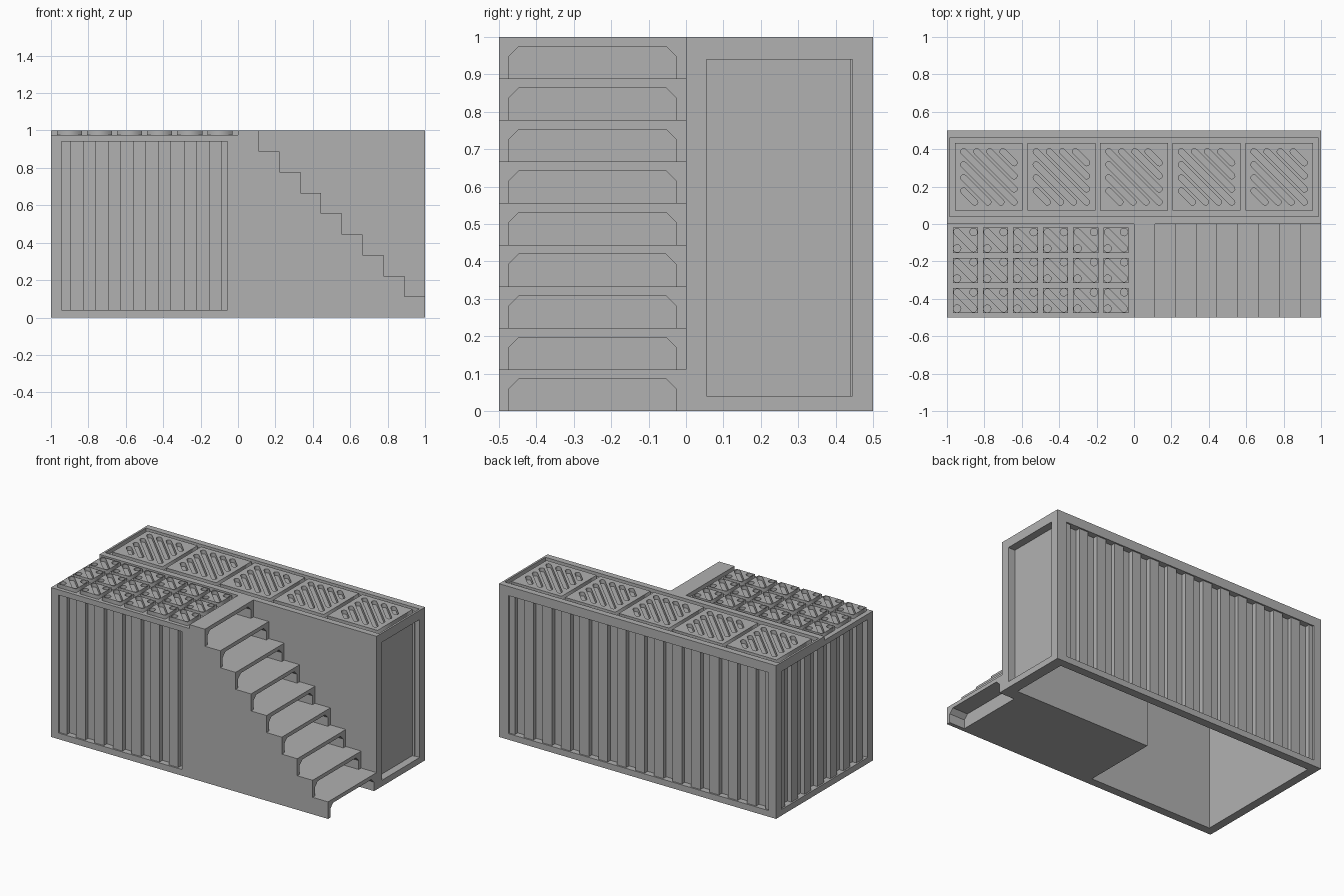
import bpy, bmesh, math
from mathutils import Vector

cube = bpy.data.objects.get("Cube")
if cube:
    bpy.data.objects.remove(cube, do_unlink=True)

grey = bpy.data.materials.new("plain grey")
grey.use_nodes = True
grey.diffuse_color = (0.44, 0.44, 0.44, 1)
grey.node_tree.nodes["Principled BSDF"].inputs["Base Color"].default_value = (0.44, 0.44, 0.44, 1)

X, Y, Z = Vector((1, 0, 0)), Vector((0, 1, 0)), Vector((0, 0, 1))
DECK, LIP, INNER = 0.975, 0.04, 0.055


def prism(bm, points, origin, u, v, w, length):
    """Extrude a 2D outline, lying in u and v, along w."""
    start = [bm.verts.new(origin + u * a + v * b) for a, b in points]
    end = [bm.verts.new(p.co + w * length) for p in start]
    bm.faces.new(start)
    bm.faces.new(end[::-1])
    n = len(points)
    for i in range(n):
        j = (i + 1) % n
        bm.faces.new((start[i], start[j], end[j], end[i]))


def rect(a, b, c, d):
    return [(a, c), (b, c), (b, d), (a, d)]


def box(bm, x, y, z):
    prism(bm, rect(*x, *y), Z * z[0], X, Y, Z, z[1] - z[0])


def finish(name, bm):
    bmesh.ops.recalc_face_normals(bm, faces=bm.faces)
    mesh = bpy.data.meshes.new(name)
    bm.to_mesh(mesh)
    bm.free()
    add(name, mesh)


def add(name, mesh):
    mesh.materials.clear()
    mesh.materials.append(grey)
    obj = bpy.data.objects.new(name, mesh)
    bpy.context.collection.objects.link(obj)


def framed_wall(name, corner, along, inward, length, ribbed=True):
    """Wall with a raised border and either a ribbed or a plain sheet."""
    bm = bmesh.new()
    depth = INNER if ribbed else 0.07
    far = length - LIP
    for a, b, z0, z1 in ((0, length, 0, LIP), (0, length, 0.94, DECK),
                         (0, LIP, LIP, 0.94), (far, length, LIP, 0.94)):
        prism(bm, rect(a, b, z0, z1), corner, along, Z, inward, depth)
    if ribbed:
        pitch = 0.067
        count = math.ceil((far - LIP) / pitch - 0.1)
        outline = []
        for i in range(count):
            d = 0.04 if i % 2 else 0.01
            a = LIP + i * pitch
            b = far if i == count - 1 else a + pitch
            outline += [(a, d), (b, d)]
    else:
        outline = [(LIP, 0.05), (far - 0.02, 0.05), (far - 0.02, 0.035), (far, 0.035)]
    outline += [(far, depth), (LIP, depth)]
    prism(bm, outline, corner + Z * LIP, along, inward, Z, 0.94 - LIP)
    finish(name, bm)


# Outer walls
framed_wall("front_wall", Vector((-1, -0.5, 0)), X, Y, 1)
framed_wall("back_wall", Vector((1, 0.5, 0)), -X, -Y, 2)
framed_wall("right_end_wall", Vector((-1, 0.5, 0)), -Y, X, 1)
framed_wall("left_end_wall", Vector((1, 0, 0)), Y, -X, 0.5, ribbed=False)

# Plain walls beside the stairs
bm = bmesh.new()
box(bm, (-INNER, 1), (0, INNER), (0, DECK))
box(bm, (-INNER, 0), (-0.5, 0), (0, DECK))
finish("stair_side_walls", bm)

# Roof slab with a rim around the rear half
bm = bmesh.new()
prism(bm, [(-1, -0.5), (0, -0.5), (0, 0), (1, 0), (1, 0.5), (-1, 0.5)],
      Z * 0.94, X, Y, Z, DECK - 0.94)
finish("roof_slab", bm)
bm = bmesh.new()
for y in ((0, 0.04), (0.46, 0.5)):
    box(bm, (-1, 1), y, (DECK, 1))
for x in ((-1, -0.987), (0.987, 1)):
    box(bm, x, (0.04, 0.46), (DECK, 1))
finish("roof_rim", bm)

# Stairs: stepped core with an arched nose on every step
STEPS = 9
s = 1 / STEPS
bm = bmesh.new()
profile = [(0, 0)]
for k in range(STEPS - 1):
    x = 1 - (k + 1) * s
    profile += [(x, k * s), (x, (k + 1) * s)]
profile.append((0, (STEPS - 1) * s))
prism(bm, profile, Vector((0, -0.5, 0)), X, Z, Y, 0.5)
arch = [(-0.5, 0), (-0.475, 0), (-0.475, 0.058), (-0.447, 0.086), (-0.053, 0.086),
        (-0.025, 0.058), (-0.025, 0), (0, 0), (0, s), (-0.5, s)]
for k in range(STEPS):
    prism(bm, arch, Vector((1 - (k + 1) * s, 0, k * s)), Y, Z, X, s)
finish("stairs", bm)


def capsule(x0, y0, x1, y1, r, n=8):
    """Outline of a round-ended slot."""
    heading = math.atan2(y1 - y0, x1 - x0)
    points = []
    for cx, cy, turn in ((x1, y1, -math.pi / 2), (x0, y0, math.pi / 2)):
        for i in range(n):
            a = heading + turn + math.pi * i / (n - 0.999 if x0 != x1 else n)
            points.append((cx + r * math.cos(a), cy + r * math.sin(a)))
    return points


def slotted_tiles(name, centres, half, slots):
    """Square tiles with slots cut through, as one filled flat curve."""
    curve = bpy.data.curves.new(name + "_outline", "CURVE")
    curve.dimensions = "2D"
    curve.fill_mode = "BOTH"
    curve.extrude = (1 - DECK) / 2
    for cx, cy in centres:
        for shape in [rect(-half, half, -half, half)] + slots:
            spline = curve.splines.new("POLY")
            spline.points.add(len(shape) - 1)
            for p, (x, y) in zip(spline.points, shape):
                p.co = (cx + x, cy + y, 0, 1)
            spline.use_cyclic_u = True
    helper = bpy.data.objects.new(name + "_outline", curve)
    bpy.context.collection.objects.link(helper)
    graph = bpy.context.evaluated_depsgraph_get()
    mesh = bpy.data.meshes.new_from_object(helper.evaluated_get(graph))
    for v in mesh.vertices:
        v.co.z += (1 + DECK) / 2
    bpy.data.objects.remove(helper, do_unlink=True)
    mesh.name = name
    add(name, mesh)


# Large rear tiles with seven diagonal slots
e = 0.135
long_slots = []
for k in range(-3, 4):
    o = k * 0.07
    long_slots.append(capsule(-e + max(o, 0), e + min(o, 0),
                              e + min(o, 0), -e + max(o, 0), 0.016))
slotted_tiles("rear_roof_tiles", [(i * 0.388, 0.252) for i in range(-2, 3)], 0.181, long_slots)

# Small front tiles with one slot and two round holes
e = 0.044
small_slots = [capsule(-e, e, e, -e, 0.018),
               capsule(e, e, e, e, 0.02), capsule(-e, -e, -e, -e, 0.02)]
slotted_tiles("front_roof_tiles",
              [(-0.902 + i * 0.161, -0.087 - j * 0.161) for i in range(6) for j in range(3)],
              0.067, small_slots)
